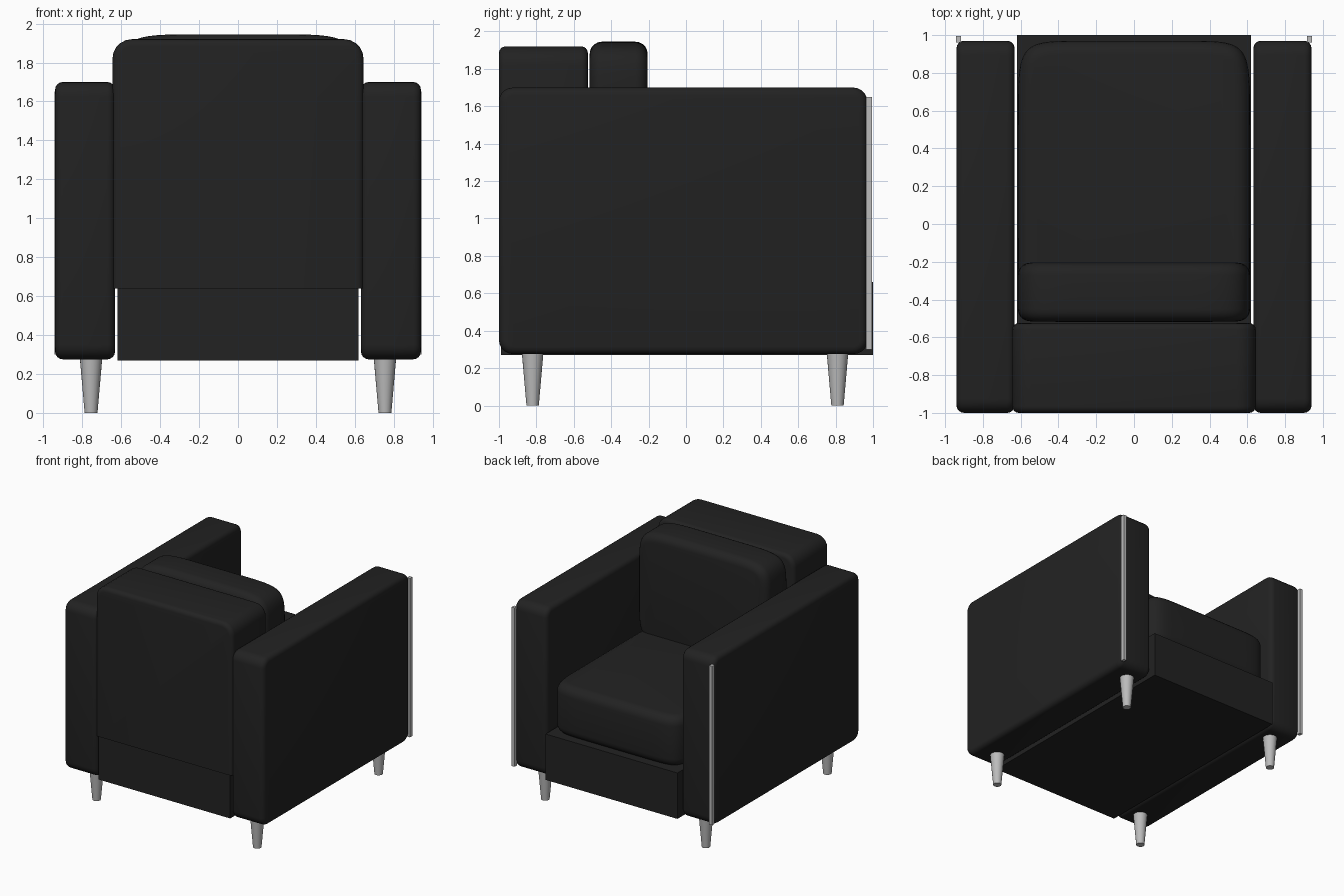
import bpy, bmesh, math
from mathutils import Vector

cube = bpy.data.objects.get("Cube")
if cube:
    bpy.data.objects.remove(cube, do_unlink=True)


def material(name, value):
    m = bpy.data.materials.new(name)
    m.use_nodes = True
    m.diffuse_color = (value, value, value, 1)
    m.node_tree.nodes["Principled BSDF"].inputs["Base Color"].default_value = (value, value, value, 1)
    return m


leather = material("black leather", 0.016)
metal = material("brushed metal", 0.5)


def finish(bm, name, mat):
    bmesh.ops.recalc_face_normals(bm, faces=bm.faces)
    me = bpy.data.meshes.new(name)
    bm.to_mesh(me)
    bm.free()
    me.materials.append(mat)
    ob = bpy.data.objects.new(name, me)
    bpy.context.collection.objects.link(ob)
    bpy.ops.object.select_all(action='DESELECT')
    ob.select_set(True)
    bpy.context.view_layer.objects.active = ob
    bpy.ops.object.shade_smooth_by_angle(angle=math.radians(35))
    return ob


def box_mesh(lo, hi):
    bm = bmesh.new()
    bmesh.ops.create_cube(bm, size=1)
    lo, hi = Vector(lo), Vector(hi)
    for v in bm.verts:
        v.co = (lo + hi) / 2 + v.co * (hi - lo)
    return bm


def round_edges(bm, radius, test, segments=5):
    edges = [e for e in bm.edges if test(e.verts[0].co, e.verts[1].co)]
    bmesh.ops.bevel(bm, geom=edges, offset=radius, segments=segments,
                    profile=0.5, affect='EDGES', clamp_overlap=True)


def cushion(name, centre, half, axis, power, radius):
    """Superellipse outline, extruded along an axis, with soft rims."""
    bm = bmesh.new()
    u, w = [i for i in range(3) if i != axis]
    ring = []
    steps = 72
    for i in range(steps):
        a = 2 * math.pi * i / steps
        c, s = math.cos(a), math.sin(a)
        p = Vector(centre)
        p[u] += half[u] * math.copysign(abs(c) ** (2 / power), c)
        p[w] += half[w] * math.copysign(abs(s) ** (2 / power), s)
        p[axis] -= half[axis]
        ring.append(bm.verts.new(p))
    face = bm.faces.new(ring)
    out = bmesh.ops.extrude_face_region(bm, geom=[face])
    shift = Vector()
    shift[axis] = 2 * half[axis]
    bmesh.ops.translate(bm, vec=shift,
                        verts=[g for g in out["geom"] if isinstance(g, bmesh.types.BMVert)])
    bmesh.ops.recalc_face_normals(bm, faces=bm.faces)
    # Rims are the edges lying in the two end planes
    round_edges(bm, radius, lambda a, b: abs(a[axis] - b[axis]) < 1e-5)
    return finish(bm, name, mat=leather)


# Base frame
finish(box_mesh((-0.62, -0.99, 0.27), (0.62, 1.0, 0.66)), "base_frame", leather)

# Backrest: broad upper corners, then a tighter rim
bm = box_mesh((-0.645, -1.0, 0.64), (0.645, -0.525, 1.92))
round_edges(bm, 0.1, lambda a, b: a.z > 1.9 and b.z > 1.9 and abs(a.x - b.x) < 1e-5)
round_edges(bm, 0.035, lambda a, b: abs(a.y - b.y) < 1e-5 and max(a.z, b.z) > 0.7, 4)
finish(bm, "backrest", leather)

# Loose cushions
cushion("seat_cushion", (0, 0.225, 0.87), (0.615, 0.745, 0.215), 2, 9, 0.075)
cushion("back_cushion", (0, -0.36, 1.47), (0.615, 0.155, 0.475), 1, 7, 0.065)

for side, sx in (("left", 1), ("right", -1)):
    # Arms: rounded in side outline, then softened along the rims
    xs = sorted((sx * 0.632, sx * 0.94))
    bm = box_mesh((xs[0], -1.0, 0.275), (xs[1], 0.97, 1.7))
    round_edges(bm, 0.075, lambda a, b: abs(a.x - b.x) > 0.1)
    round_edges(bm, 0.04, lambda a, b: abs(a.x - b.x) < 1e-5, 4)
    finish(bm, side + "_arm", leather)

    # Metal trim on the outer open-end corner of each arm
    xs = sorted((sx * 0.915, sx * 0.943))
    bm = box_mesh((xs[0], 0.962, 0.3), (xs[1], 0.995, 1.65))
    finish(bm, side + "_arm_trim", metal)

    # Tapered legs
    for end, y in (("front", -0.82), ("back", 0.81)):
        bm = bmesh.new()
        bmesh.ops.create_cone(bm, cap_ends=True, segments=24, radius1=0.033,
                              radius2=0.058, depth=0.285)
        bmesh.ops.translate(bm, verts=bm.verts, vec=(sx * 0.755, y, 0.1425))
        finish(bm, f"{end}_{side}_leg", metal)
